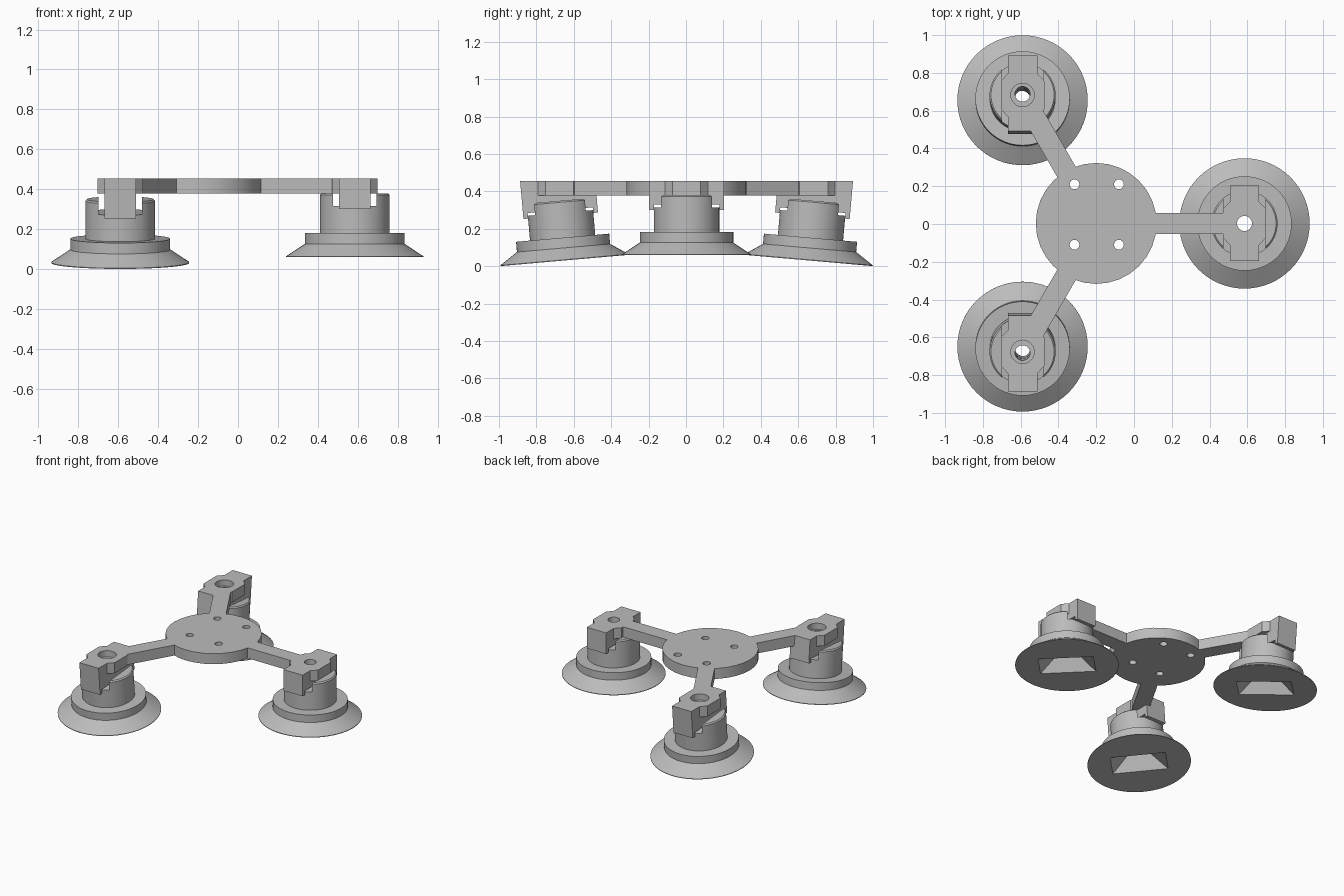
import bpy, bmesh, math
from mathutils import Matrix, Vector

if "Cube" in bpy.data.objects:
    bpy.data.objects.remove(bpy.data.objects["Cube"], do_unlink=True)

grey = bpy.data.materials.new("plain grey")
grey.use_nodes = True
COLOUR = (0.5, 0.5, 0.5, 1)
grey.diffuse_color = COLOUR
grey.node_tree.nodes["Principled BSDF"].inputs["Base Color"].default_value = COLOUR


def make(name, bm, matrix=Matrix()):
    bmesh.ops.transform(bm, matrix=matrix, verts=bm.verts)
    bmesh.ops.recalc_face_normals(bm, faces=bm.faces)
    mesh = bpy.data.meshes.new(name)
    bm.to_mesh(mesh)
    bm.free()
    mesh.materials.append(grey)
    ob = bpy.data.objects.new(name, mesh)
    bpy.context.collection.objects.link(ob)
    return ob


def prism(name, points, direction, matrix=Matrix()):
    """Extrude a closed outline along a direction."""
    bm = bmesh.new()
    face = bm.faces.new([bm.verts.new(p) for p in points])
    new = bmesh.ops.extrude_face_region(bm, geom=[face])["geom"]
    bmesh.ops.translate(bm, vec=direction, verts=[v for v in new if isinstance(v, bmesh.types.BMVert)])
    return make(name, bm, matrix)


def box(name, lo, hi, matrix=Matrix()):
    outline = [(lo[0], lo[1], lo[2]), (hi[0], lo[1], lo[2]), (hi[0], hi[1], lo[2]), (lo[0], hi[1], lo[2])]
    return prism(name, outline, (0, 0, hi[2] - lo[2]), matrix)


def rod(name, radius, z0, z1, matrix=Matrix(), sides=24, top=None):
    bm = bmesh.new()
    bmesh.ops.create_cone(bm, cap_ends=True, segments=sides, radius1=radius,
                          radius2=radius if top is None else top, depth=z1 - z0,
                          matrix=Matrix.Translation((0, 0, (z0 + z1) / 2)))
    return make(name, bm, matrix)


def lathe(name, profile, matrix, sides=64):
    bm = bmesh.new()
    verts = [bm.verts.new((r, 0, z)) for r, z in profile]
    edges = [bm.edges.new(pair) for pair in zip(verts, verts[1:])]
    bmesh.ops.spin(bm, geom=verts + edges, axis=(0, 0, 1), cent=(0, 0, 0),
                   angle=math.tau, steps=sides)
    bmesh.ops.remove_doubles(bm, verts=bm.verts, dist=0.0001)
    return make(name, bm, matrix)


def combine(ob, other, operation):
    mod = ob.modifiers.new("join", "BOOLEAN")
    mod.operation, mod.solver, mod.object = operation, "EXACT", other
    bpy.context.view_layer.objects.active = ob
    bpy.ops.object.modifier_apply(modifier=mod.name)
    bpy.data.objects.remove(other, do_unlink=True)


def smooth(ob):
    bpy.ops.object.select_all(action="DESELECT")
    ob.select_set(True)
    bpy.context.view_layer.objects.active = ob
    bpy.ops.object.shade_smooth_by_angle(angle=math.radians(25))


TOP, UNDER = 0.455, 0.378
HUB = Vector((-0.2, 0.003, 0))
TILT = math.radians(5)

# Central hub plate
frame = rod("frame", 0.32, UNDER, TOP, Matrix.Translation(HUB), 32)
holes = []

# name, cup base position, tilt side, arm angle
LEGS = [("left", (0.585, 0.003, 0.06), 0, 0),
        ("back_right", (-0.59, 0.655, 0.031), 1, 120),
        ("front_right", (-0.59, -0.649, 0.031), -1, 240)]

for name, base, side, angle in LEGS:
    place = Matrix.Translation(base) @ Matrix.Rotation(-TILT * side, 4, "X")
    seat = Vector((base[0], base[1] + side * 0.028, 0))

    # Radial arm
    arm = box("arm", (0.2, -0.056, UNDER), (0.76, 0.056, TOP),
              Matrix.Translation(HUB) @ Matrix.Rotation(math.radians(angle), 4, "Z"))
    combine(frame, arm, "UNION")

    # Wide pad with chamfered corners
    corners = [(0.115, 0.075), (0.077, 0.115), (-0.077, 0.115), (-0.115, 0.075)]
    outline = corners + [(-x, -y) for x, y in corners]
    pad = prism("pad", [(x, y, UNDER) for x, y in outline], (0, 0, TOP - UNDER),
                Matrix.Translation(seat))
    combine(frame, pad, "UNION")

    # Clip block whose end tabs reach down over the cup stem
    half = [(0.175, 0.27), (0.175, 0.24), (0.2, 0.24), (0.2, 0.5)]
    outline = half + [(-y, z) for y, z in reversed(half)]
    clip = prism("clip", [(-0.078, y, z) for y, z in outline], (0.156, 0, 0), place)
    combine(clip, box("trim", (-2, -2, TOP), (2, 2, 1)), "DIFFERENCE")
    combine(frame, clip, "UNION")

    # Bolt hole, with a counterbore on the tilted feet
    holes.append(rod("bolt_hole", 0.04, -0.2, 0.6, place))
    if side:
        holes.append(rod("counterbore", 0.062, 0.41, 0.6, Matrix.Translation(seat)))

    # Suction cup: flared skirt, flange and stem
    cup = lathe(name + "_suction_cup",
                [(0, 0), (0.345, 0), (0.345, 0.004), (0.25, 0.067), (0.25, 0.122),
                 (0.175, 0.122), (0.175, 0.312), (0.167, 0.32), (0, 0.32)], place)
    combine(cup, box("slot", (-0.11, -0.3, 0.255), (0.11, 0.3, 0.5), place), "DIFFERENCE")

    # Tapered rectangular recess underneath, then the bolt hole
    shape = place @ Matrix.Rotation(math.radians(-45), 4, "Z") @ Matrix.Diagonal((1.9, 1, 1, 1))
    recess = rod("recess", 0.146, -0.01, 0.13,
                 shape @ Matrix.Rotation(math.radians(45), 4, "Z"), 4, 0.03)
    combine(cup, recess, "DIFFERENCE")
    combine(cup, rod("bore", 0.04, -0.2, 0.6, place), "DIFFERENCE")
    smooth(cup)

# Four mounting holes in the hub
for x in (-0.315, -0.08):
    for y in (-0.11, 0.21):
        holes.append(rod("mount_hole", 0.026, 0.3, 0.5, Matrix.Translation((x, y, 0)), 16))
for hole in holes:
    combine(frame, hole, "DIFFERENCE")
smooth(frame)
frame.name = "three_arm_frame"
